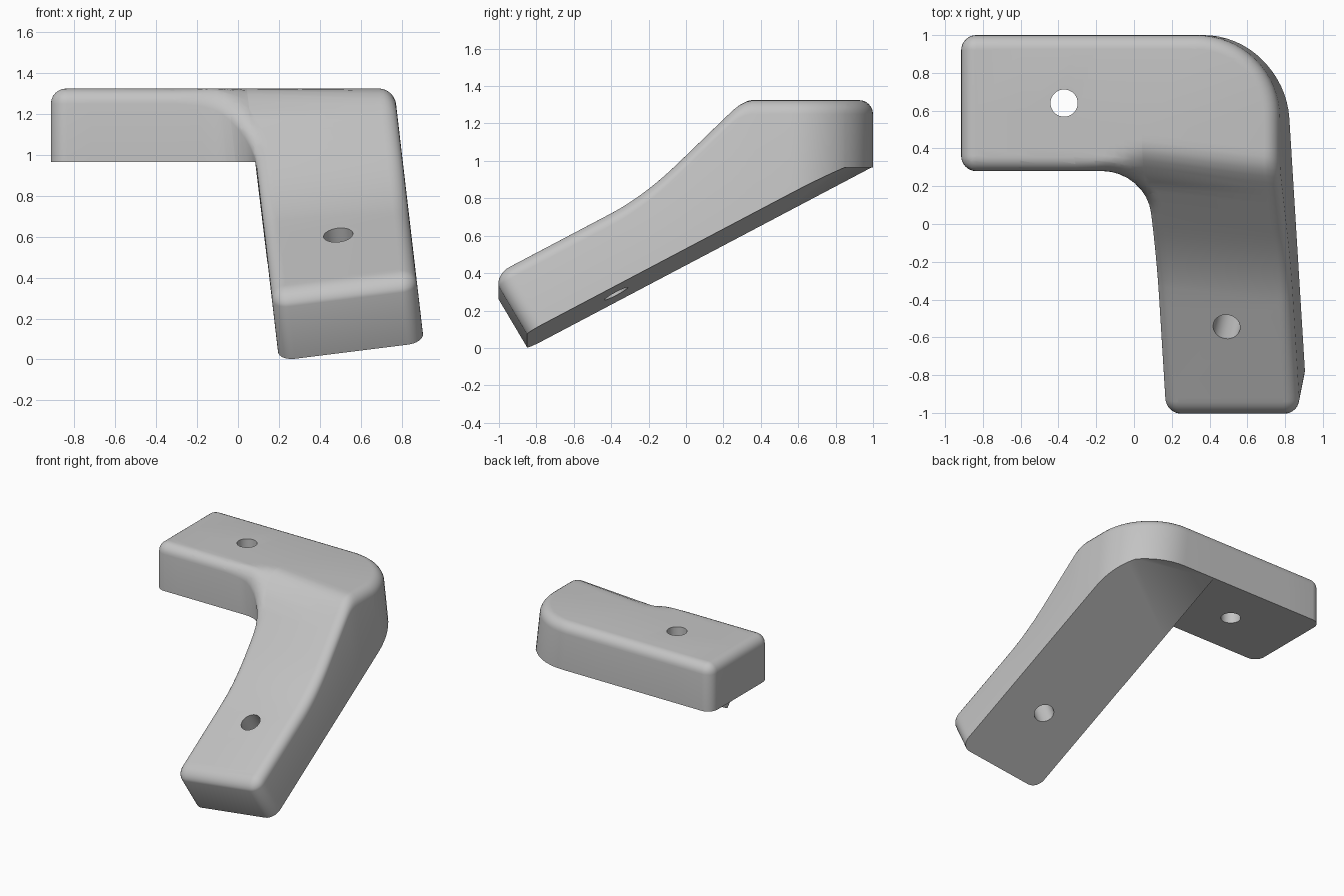
import bpy, bmesh, math
from mathutils import Vector

cube = bpy.data.objects.get("Cube")
if cube:
    bpy.data.objects.remove(cube, do_unlink=True)

LEAN = 0.117       # sideways lean of the walls per unit of height
ROLL = 0.125       # sideways roll of the sloping arm
SLOPE = 0.535      # pitch of the sloping arm
TOP, UNDER = 1.325, 0.965
RIM = 0.075        # rounding of the upper edges
SPLIT = 0.198      # where the sloping arm's underside starts

# plan corners: (x, y), corner radius
CORNERS = [((-0.915, 0.28), 0.08), ((0.2, 0.28), 0.22), ((0.2, -0.85), 0.08),
           ((0.919, -0.85), 0.08), ((0.919, 1.0), 0.44), ((-0.915, 1.0), 0.08)]


def clamp(t):
    return max(0.0, min(1.0, t))


def smooth_max(a, b, k):
    h = max(k - abs(a - b), 0.0)
    return max(a, b) + h * h / (4 * k)


def outline(d):
    """Rounded plan outline, inset by d."""
    pts, n = [], len(CORNERS)
    for i, (c, r) in enumerate(CORNERS):
        p = Vector(c)
        a = (p - Vector(CORNERS[i - 1][0])).normalized()
        b = (Vector(CORNERS[(i + 1) % n][0]) - p).normalized()
        p = p + d * (Vector((-a.y, a.x)) + Vector((-b.y, b.x)))
        r = r - d if a.cross(b) > 0 else r + d
        steps = 16 if r > 0.3 else 8
        if abs(CORNERS[i][1] - 0.44) < 0.01:
            steps = 16
        else:
            steps = 8
        centre = p + r * (b - a)
        for s in range(steps + 1):
            t = math.pi / 2 * s / steps
            pts.append(centre + r * (a * math.sin(t) - b * math.cos(t)))
    return pts


def top_height(x, y):
    """Upper surface: gentle ramp, steep ramp, then the flat arm."""
    gentle = 0.425 + SLOPE * (y + 0.95)
    steep = 1.18 + 0.98 * (y - 0.15)
    z = smooth_max(gentle, steep, 0.08) + ROLL * (x - 0.76)
    z += 0.5 * max(0.0, 0.1 - x)
    return -smooth_max(-z, -TOP, 0.06)


def under_height(x, y, u):
    if u < SPLIT:
        return UNDER
    return min(UNDER, ROLL * (x - 0.25) + SLOPE * (y + 0.85))


def shape(co):
    """Lift a flat plan point onto the finished bracket."""
    u, v, level = co
    lean = LEAN * clamp((u + 0.6) / 0.55)
    y, z = v, 0.8
    if level > -0.5:
        # slide the upper side forward so the front end is square to the slope
        y -= clamp((-0.45 - v) / 0.3) * (0.17 + 0.25 * level)
    for _ in range(8):
        x = u - lean * z
        z = under_height(x, y, u) if level < -0.5 else top_height(x, y) + level
    return Vector((u - lean * z, y, z))


# bracket body: stacked outline rings, capped
bm = bmesh.new()
rings = [[bm.verts.new((p.x, p.y, -1)) for p in outline(0)]]
for k in range(7):
    t = math.pi / 2 * k / 6
    rings.append([bm.verts.new((p.x, p.y, -RIM * (1 - math.sin(t))))
                  for p in outline(RIM * (1 - math.cos(t)))])
for lo, hi in zip(rings, rings[1:]):
    for i in range(len(lo)):
        j = (i + 1) % len(lo)
        bm.faces.new((lo[i], lo[j], hi[j], hi[i]))
bm.faces.new(rings[-1])
bm.faces.new(rings[0][::-1])


def cut(co, normal):
    bmesh.ops.bisect_plane(bm, geom=bm.verts[:] + bm.edges[:] + bm.faces[:],
                           dist=1e-5, plane_co=co, plane_no=normal)


# crease lines for the lean, the ramps and the underside
for u in (SPLIT + 0.001, SPLIT - 0.001, -0.6, -0.2, -0.05, 0.0, 0.05, 0.1, 0.15):
    cut((u, 0, 0), (1, 0, 0))
for v in (-0.75, -0.45):
    cut((0, v, 0), (0, 1, 0))
for i in range(24):
    cut((0.6, -0.38 + 0.035 * i, 0), (0.125, 0.97, 0))
cut((0.363, 0.954, 0), (ROLL, SLOPE, 0))

for v in bm.verts:
    v.co = shape(v.co)
bmesh.ops.triangulate(bm, faces=[f for f in bm.faces if len(f.verts) > 4])
bmesh.ops.recalc_face_normals(bm, faces=bm.faces[:])
mesh = bpy.data.meshes.new("angled_bracket")
bm.to_mesh(mesh)
bm.free()
bracket = bpy.data.objects.new("angled_bracket", mesh)
bpy.context.collection.objects.link(bracket)

# single grey material
grey = bpy.data.materials.new("light_grey")
grey.use_nodes = True
colour = (0.55, 0.55, 0.55, 1)
grey.diffuse_color = colour
grey.node_tree.nodes["Principled BSDF"].inputs["Base Color"].default_value = colour
mesh.materials.append(grey)

# screw holes, one square to each arm
for centre, axis in (((-0.37, 0.64, 1.1), (0, 0, 1)),
                     ((0.49, -0.545, 0.61), (-ROLL, -SLOPE, 1))):
    bpy.ops.mesh.primitive_cylinder_add(vertices=40, radius=0.072, depth=1.2, location=centre)
    cutter = bpy.context.object
    cutter.name = "hole_cutter"
    cutter.hide_render = True
    cutter.rotation_euler = Vector(axis).to_track_quat('Z', 'Y').to_euler()
    cutter.data.materials.append(grey)
    mod = bracket.modifiers.new("hole", 'BOOLEAN')
    mod.operation = 'DIFFERENCE'
    mod.solver = 'EXACT'
    mod.object = cutter
    bpy.ops.object.select_all(action='DESELECT')
    bracket.select_set(True)
    bpy.context.view_layer.objects.active = bracket
    bpy.ops.object.modifier_apply(modifier=mod.name)
    bpy.data.objects.remove(cutter, do_unlink=True)

bpy.ops.object.shade_smooth_by_angle(angle=math.radians(30))
